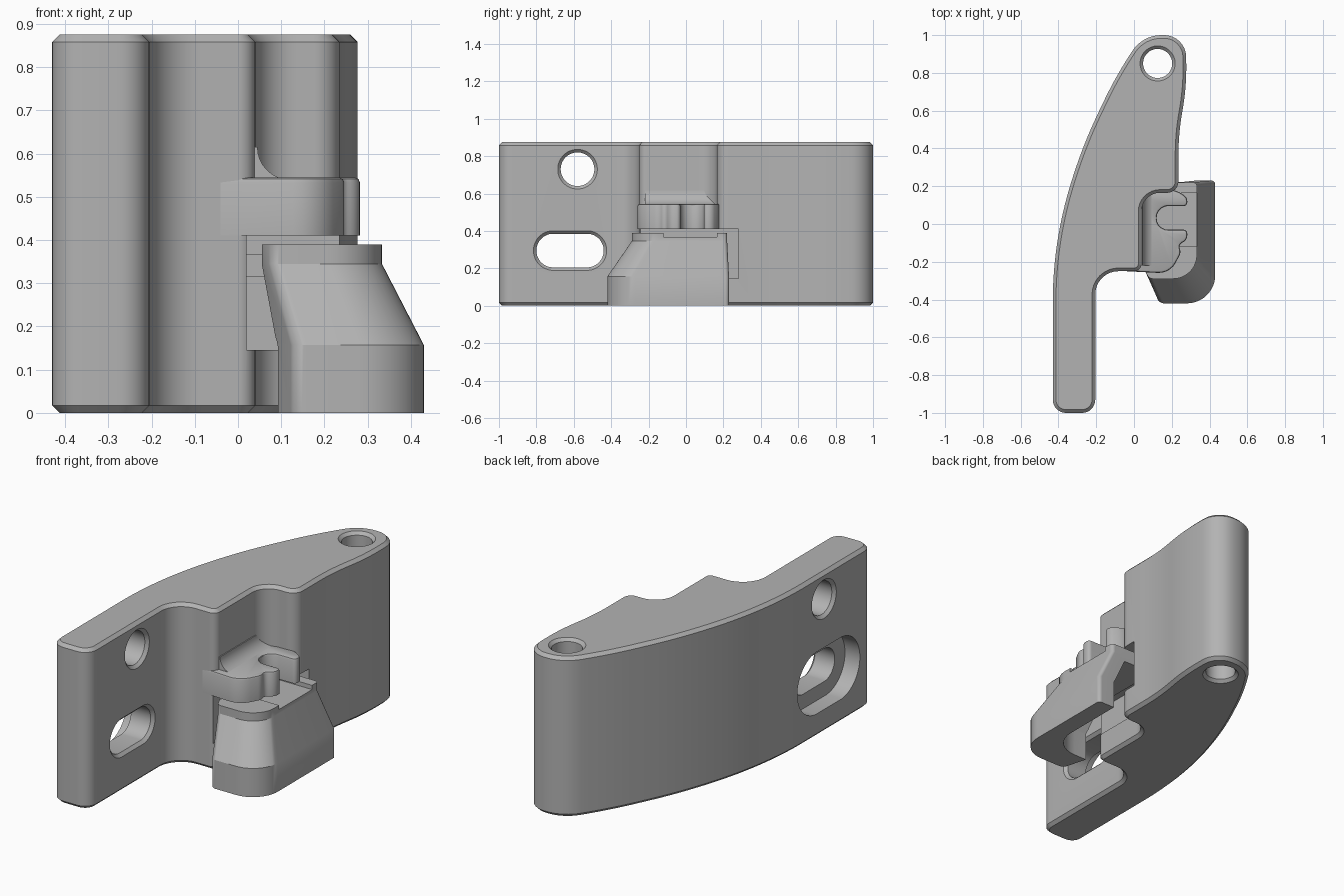
import bpy, bmesh, math
from mathutils import Vector

if "Cube" in bpy.data.objects:
    bpy.data.objects.remove(bpy.data.objects["Cube"])

grey = bpy.data.materials.new("plain_grey")
grey.use_nodes = True
COLOUR = (0.45, 0.45, 0.45, 1)
grey.diffuse_color = COLOUR
grey.node_tree.nodes["Principled BSDF"].inputs["Base Color"].default_value = COLOUR


def rounded(corners, steps=8):
    """Polygon of (x, y, tangent length) with each corner turned into an arc."""
    out = []
    n = len(corners)
    for i, (x, y, d) in enumerate(corners):
        p = Vector((x, y))
        a = Vector(corners[i - 1][:2]) - p
        b = Vector(corners[(i + 1) % n][:2]) - p
        d = min(d, a.length * 0.499, b.length * 0.499)
        if d == 0:
            out.append(p)
            continue
        w = math.sin(a.angle(b) / 2)
        p0, p2 = p + a.normalized() * d, p + b.normalized() * d
        for k in range(steps + 1):
            t = k / steps
            f0, f1, f2 = (1 - t) ** 2, 2 * t * (1 - t) * w, t * t
            out.append((p0 * f0 + p * f1 + p2 * f2) / (f0 + f1 + f2))
    return out


def stadium(cx, cy, half, r, n=40):
    pts = []
    for k in range(n):
        a = 2 * math.pi * (k + 0.5) / n
        side = half if math.cos(a) > 0 else -half
        pts.append(Vector((cx + side + r * math.cos(a), cy + r * math.sin(a))))
    return pts


def loft(name, rings, axis="z"):
    """Solid through rings of (2D outline, height along the axis)."""
    bm = bmesh.new()
    loops = []
    for pts, h in rings:
        place = {"z": lambda p: (p[0], p[1], h),
                 "x": lambda p: (h, p[0], p[1]),
                 "y": lambda p: (p[0], h, p[1])}[axis]
        loops.append([bm.verts.new(place(p)) for p in pts])
    n = len(loops[0])
    for low, high in zip(loops, loops[1:]):
        for i in range(n):
            j = (i + 1) % n
            bm.faces.new((low[i], low[j], high[j], high[i]))
    bm.faces.new(loops[0][::-1])
    bm.faces.new(loops[-1])
    bmesh.ops.recalc_face_normals(bm, faces=bm.faces)
    mesh = bpy.data.meshes.new(name)
    bm.to_mesh(mesh)
    bm.free()
    mesh.materials.append(grey)
    ob = bpy.data.objects.new(name, mesh)
    bpy.context.collection.objects.link(ob)
    return ob


def box(name, x0, x1, y0, y1, z0, z1):
    pts = [(x0, y0), (x1, y0), (x1, y1), (x0, y1)]
    return loft(name, [(pts, z0), (pts, z1)])


def bevel_rims(ob, levels, width, segments=1):
    bm = bmesh.new()
    bm.from_mesh(ob.data)
    edges = [e for e in bm.edges for z in levels
             if all(abs(v.co.z - z) < 1e-4 for v in e.verts)]
    bmesh.ops.bevel(bm, geom=edges, offset=width, segments=segments,
                    profile=0.5, affect="EDGES")
    bm.to_mesh(ob.data)
    bm.free()


def cut(ob, *cutters):
    bpy.context.view_layer.objects.active = ob
    for c in cutters:
        m = ob.modifiers.new("cut", "BOOLEAN")
        m.operation, m.solver, m.object = "DIFFERENCE", "EXACT", c
        bpy.ops.object.modifier_apply(modifier=m.name)
        bpy.data.objects.remove(c)


def hole(name, cx, cy, half, r, h0, h1, axis):
    """Through hole with a small chamfer at both mouths."""
    c = 0.016
    wide = stadium(cx, cy, half, r + 2 * c)
    slim = stadium(cx, cy, half, r)
    return loft(name, [(wide, h0 - c), (slim, h0 + c),
                       (slim, h1 - c), (wide, h1 + c)], axis)


# Main body: a curved plate with a stepped notch on its right face
TOP = 0.875
outline = rounded([
    (-0.43, -1, 0.07), (-0.205, -1, 0.07), (-0.205, -0.25, 0.15),
    (0.04, -0.25, 0.04), (0.04, 0.165, 0.12), (0.235, 0.165, 0.06),
    (0.235, 0.48, 1), (0.278, 0.72, 1), (0.275, 1, 0.15),
    (0.045, 1, 0.1), (-0.1, 0.775, 1), (-0.27, 0.42, 1),
    (-0.38, 0.07, 1), (-0.43, -0.25, 1)])
body = loft("curved_body", [(outline, 0), (outline, TOP)])
bevel_rims(body, (0, TOP), 0.017)

counterbore = stadium(-0.62, 0.295, 0.1, 0.17)
cut(body,
    hole("pivot_hole", 0.125, 0.85, 0, 0.077, 0, TOP, "z"),
    hole("round_hole", -0.58, 0.73, 0, 0.09, -0.43, -0.205, "x"),
    hole("slot_hole", -0.62, 0.295, 0.09, 0.09, -0.43, -0.205, "x"),
    loft("counterbore", [(counterbore, -0.5), (counterbore, -0.34)], "x"),
    box("latch_cavity", 0.02, 0.5, -0.4, 0.28, 0.145, 0.41))

# Hook: claw with a rounded slot, standing out over the cavity
claw = rounded([
    (-0.04, -0.25, 0), (0.19, -0.262, 0.08), (0.25, -0.15, 0.04),
    (0.235, -0.11, 0.03), (0.282, -0.085, 0.025), (0.282, -0.03, 0.02),
    (0.12, -0.03, 0.06), (0.12, 0.095, 0.06), (0.282, 0.095, 0.02),
    (0.282, 0.14, 0.02), (0.225, 0.18, 0.04), (-0.04, 0.18, 0)], 5)
hook = loft("hook_claw", [(claw, 0.41), (claw, 0.545)])
bevel_rims(hook, (0.545,), 0.012, 2)

# Concave fillet from the hook up to the notch wall
R = 0.075
curve = [(0.12 - R * math.cos(a), 0.615 - R * math.sin(a))
         for a in (k * math.pi / 16 for k in range(9))]
loft("hook_fillet", [(curve + [(0.12, 0.53), (0.02, 0.53), (0.02, 0.615)], y)
                     for y in (-0.22, 0.165)], "y")

# Latch cup: sloping shell with a flat cap and a hollow skirt
foot = rounded([(0.09, -0.27, 0), (0.13, -0.42, 0.03), (0.43, -0.42, 0.26),
                (0.43, 0.23, 0.02), (0.09, 0.23, 0)], 12)
crown = rounded([(0.055, -0.24, 0), (0.08, -0.29, 0.02), (0.333, -0.29, 0.18),
                 (0.333, 0.22, 0.02), (0.055, 0.22, 0)], 12)
cup = loft("latch_cup", [(foot, 0), (foot, 0.157), (crown, 0.345), (crown, 0.39)])


def hollow(x, y):
    return rounded([(-0.1, y, 0), (x, y, 0.16), (x, 0.4, 0), (-0.1, 0.4, 0)])


cut(cup,
    loft("skirt_hollow", [(hollow(0.33, -0.28), -0.05), (hollow(0.33, -0.28), 0.15),
                          (hollow(0.25, -0.2), 0.31)]),
    box("cap_recess", -0.1, 0.5, -0.12, 0.165, 0.367, 0.5))

# Tongue holding the cup to the body inside the cavity
box("latch_tongue", 0.0, 0.12, -0.19, 0.2, 0.315, 0.366)

for ob in bpy.context.scene.objects:
    ob.select_set(ob.type == "MESH")
bpy.context.view_layer.objects.active = body
bpy.ops.object.shade_smooth_by_angle(angle=math.radians(30))
